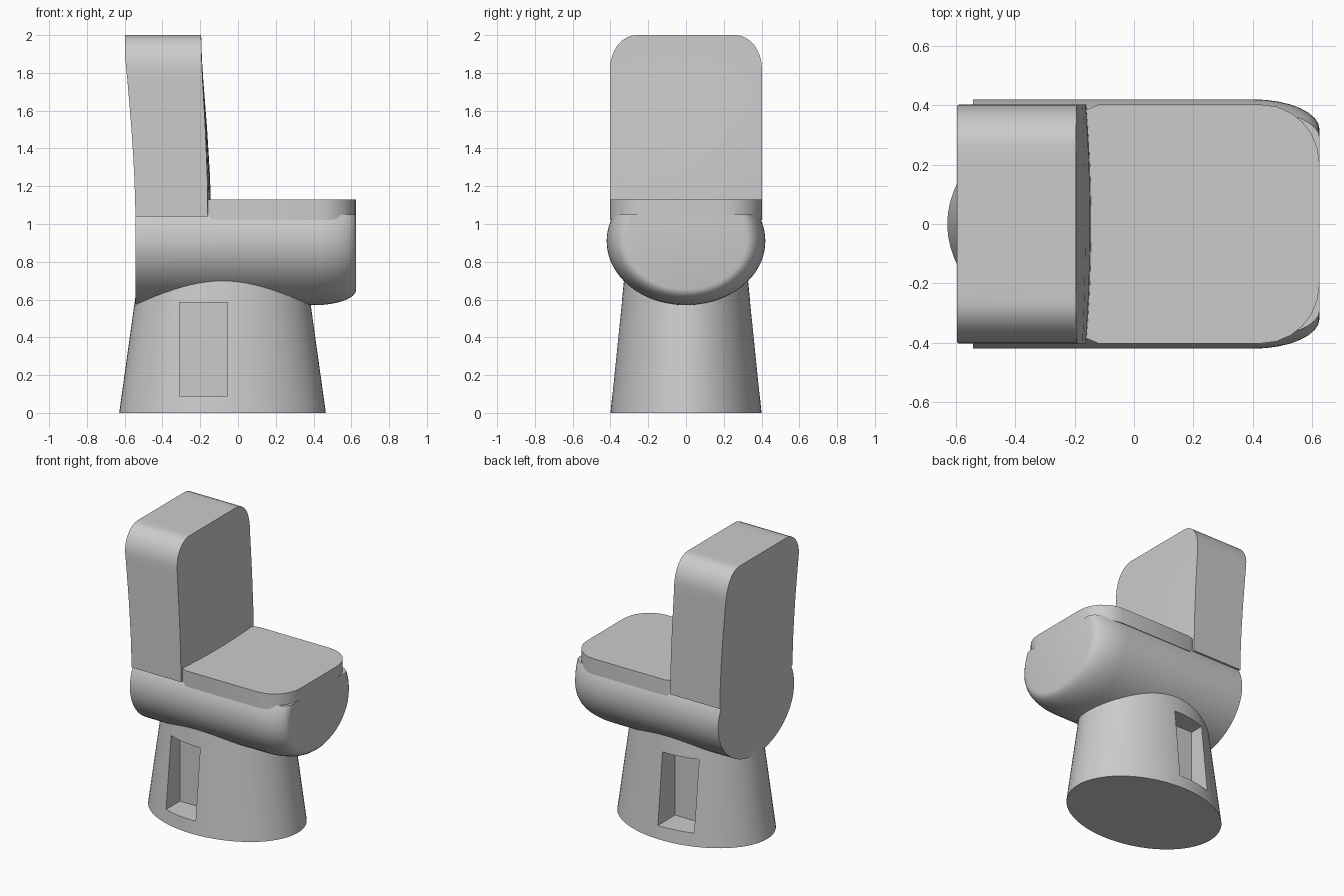
import bpy, bmesh, math

if "Cube" in bpy.data.objects:
    bpy.data.objects.remove(bpy.data.objects["Cube"])


def make(name, rings, smooth=True):
    """Skin equal-length closed rings into a capped solid."""
    bm = bmesh.new()
    rows = [[bm.verts.new(p) for p in ring] for ring in rings]
    n = len(rows[0])
    for a, b in zip(rows, rows[1:]):
        for i in range(n):
            j = (i + 1) % n
            bm.faces.new((a[i], a[j], b[j], b[i]))
    bm.faces.new(rows[0])
    bm.faces.new(rows[-1])
    bmesh.ops.recalc_face_normals(bm, faces=bm.faces)
    me = bpy.data.meshes.new(name)
    bm.to_mesh(me)
    bm.free()
    ob = bpy.data.objects.new(name, me)
    bpy.context.collection.objects.link(ob)
    if smooth:
        shade(ob)
    return ob


def select(ob):
    bpy.ops.object.select_all(action='DESELECT')
    ob.select_set(True)
    bpy.context.view_layer.objects.active = ob


def shade(ob):
    select(ob)
    bpy.ops.object.shade_smooth_by_angle(angle=math.radians(30))


def lerp(z, pts):
    """Piecewise linear lookup in (z, value) pairs."""
    for (z0, v0), (z1, v1) in zip(pts, pts[1:]):
        if z <= z1:
            return v0 + (v1 - v0) * (z - z0) / (z1 - z0)
    return pts[-1][1]


# pedestal: tapered elliptical foot
N = 64
rings = []
for z, s in ((0, 1), (0.9, 0.77)):
    rings.append([(-0.082 + 0.547 * s * math.cos(2 * math.pi * i / N),
                   0.40 * s * math.sin(2 * math.pi * i / N), z) for i in range(N)])
pedestal = make("pedestal", rings, False)

# side pockets cut into the pedestal
for side in (-1, 1):
    x0, x1, y0, y1 = -0.31, -0.055, side * 0.2, side * 0.6
    cutter = make("pocket_cutter", [[(x0, y0, z), (x1, y0, z), (x1, y1, z), (x0, y1, z)]
                                    for z in (0.09, 0.585)], False)
    cutter.hide_render = True
    mod = pedestal.modifiers.new("pocket", 'BOOLEAN')
    mod.operation, mod.solver, mod.object = 'DIFFERENCE', 'EXACT', cutter
    select(pedestal)
    bpy.ops.object.modifier_apply(modifier=mod.name)
    bpy.data.objects.remove(cutter)
shade(pedestal)

# bowl: horizontal elliptical barrel, flat on top, rounded at the front end
a0 = math.asin(0.14 / 0.34)
rings = []
stations = [(-0.543, 1), (0.40, 1)]
for k in range(1, 9):
    t = k / 8 * math.pi / 2
    stations.append((0.40 + 0.225 * math.sin(t), 0.76 + 0.24 * math.cos(t)))
for x, s in stations:
    ring = []
    for i in range(49):
        a = a0 - (math.pi + 2 * a0) * i / 48
        ring.append((x, 0.42 * s * math.cos(a),
                     min(1.05, 0.91 + 0.34 * math.sin(a) * (s if math.sin(a) < 0 else 1))))
    rings.append(ring)
make("bowl", rings)

# seat lid: flat slab with rounded front corners
half = [(-0.175, 0.36), (-0.16, 0.385), (-0.12, 0.402)]
for k in range(7):
    t = k / 6 * math.pi / 2
    half.append((0.43 + 0.195 * math.sin(t), 0.202 + 0.2 * math.cos(t)))
outline = half + [(x, -y) for x, y in reversed(half)]
make("seat_lid", [[(x, y, z) for x, y in outline] for z in (1.02, 1.13)])

# tank: leaning slab with rounded top corners and a slightly bulging front
back_x = [(1.04, -0.543), (1.2, -0.546), (1.45, -0.56), (1.7, -0.58), (1.88, -0.597), (2, -0.597)]
front_x = [(1.04, -0.16), (1.25, -0.163), (1.5, -0.173), (1.75, -0.187), (1.88, -0.193), (2, -0.195)]
bulge = [(1.04, 0.018), (1.3, 0.014), (1.8, 0.003), (2, 0)]
levels = [1.04, 1.13, 1.25, 1.38, 1.5, 1.62, 1.75]
levels += [1.82 + 0.18 * math.sin(k / 8 * math.pi / 2) for k in range(9)]
rings = []
for z in levels:
    c = max(0, (z - 1.82) / 0.18)
    w = 0.262 + 0.14 * math.sqrt(max(0, 1 - c * c))
    ts = [-1 + i / 6 for i in range(13)]
    front = [(lerp(z, front_x) + lerp(z, bulge) * (1 - t * t), w * t, z) for t in ts]
    back = [(lerp(z, back_x), w * t, z) for t in reversed(ts)]
    rings.append(front + back)
make("tank", rings)
